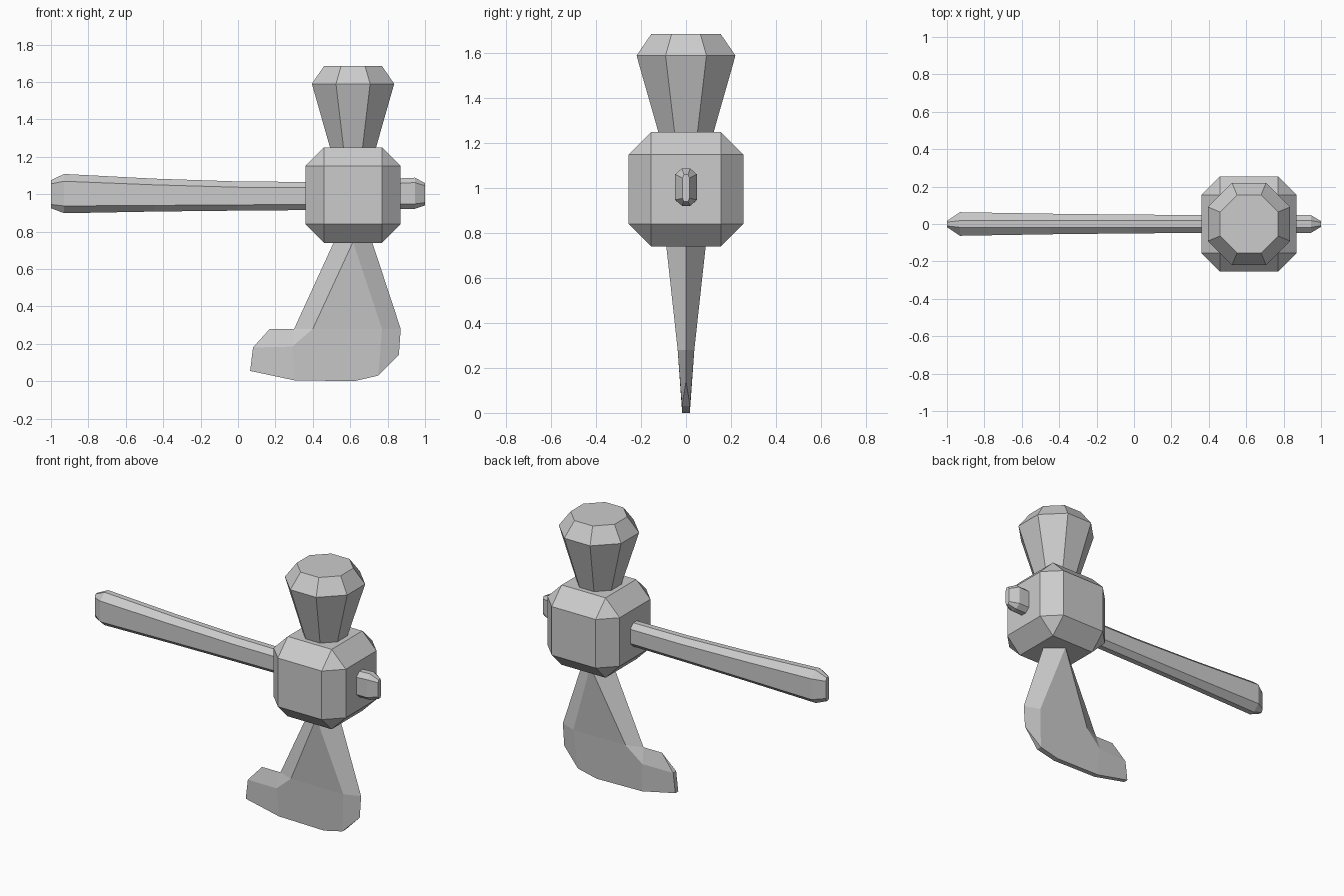
import bpy, bmesh, math

if "Cube" in bpy.data.objects:
    bpy.data.objects.remove(bpy.data.objects["Cube"])


def finish(name, bm):
    bmesh.ops.remove_doubles(bm, verts=bm.verts[:], dist=0.0005)
    bmesh.ops.recalc_face_normals(bm, faces=bm.faces[:])
    mesh = bpy.data.meshes.new(name)
    bm.to_mesh(mesh)
    bm.free()
    obj = bpy.data.objects.new(name, mesh)
    bpy.context.collection.objects.link(obj)
    return obj


def octagon(a, b, ca, cb):
    """Chamfered rectangle: half sizes a, b with flat half lengths ca, cb."""
    return [(a, -cb), (a, cb), (ca, b), (-ca, b),
            (-a, cb), (-a, -cb), (-ca, -b), (ca, -b)]


def loft(name, rings):
    bm = bmesh.new()
    loops = [[bm.verts.new(p) for p in ring] for ring in rings]
    for lo, hi in zip(loops, loops[1:]):
        for i in range(len(lo)):
            j = (i + 1) % len(lo)
            bm.faces.new((lo[i], lo[j], hi[j], hi[i]))
    bm.faces.new(loops[0])
    bm.faces.new(loops[-1])
    return finish(name, bm)


CX = 0.615  # axis of the tool head

# Chamfered central block
bm = bmesh.new()
bmesh.ops.create_cube(bm, size=0.51)
bmesh.ops.bevel(bm, geom=bm.edges[:], offset=0.1, segments=1, affect='EDGES')
block = finish("head_block", bm)
block.location = (CX, 0, 0.995)

# Flared octagonal hammer face on top
t = math.tan(math.pi / 8)
loft("hammer_head", [
    [(CX + u, v, z) for u, v in octagon(r, r, r * t, r * t)]
    for z, r in ((1.2, 0.109), (1.59, 0.22), (1.685, 0.155))])

# Handle: x, half width, half height, flat half height, centre height
sections = [
    (-1.0, 0.017, 0.075, 0.055, 1.0),
    (-0.93, 0.063, 0.105, 0.066, 1.003),
    (-0.45, 0.055, 0.088, 0.055, 0.995),
    (0.0, 0.05, 0.078, 0.047, 0.99),
    (0.4, 0.048, 0.075, 0.045, 0.99),
    (0.945, 0.048, 0.083, 0.057, 1.005),
    (1.0, 0.015, 0.06, 0.045, 1.0)]
loft("handle", [
    [(x, u, zc + v) for u, v in octagon(a, b, min(0.018, a * 0.6), cb)]
    for x, a, b, cb, zc in sections])

# Axe blade: x, half thickness, z of one side
P = dict(
    ridge=(CX, 0.088, 0.745), neck_l=(0.513, 0, 0.745), neck_r=(0.717, 0, 0.745),
    beard=(0.30, 0, 0.28), beard_in=(0.40, 0.037, 0.28), step_in=(0.29, 0.026, 0.185),
    toe_up=(0.17, 0, 0.28), toe_top=(0.08, 0.015, 0.18), toe_low=(0.065, 0.015, 0.055),
    edge_a=(0.30, 0.016, 0.005), edge_b=(0.62, 0.017, 0.0), edge_c=(0.75, 0.018, 0.03),
    heel=(0.86, 0, 0.14), back=(0.87, 0, 0.28), back_in=(0.77, 0.037, 0.28))
panels = [
    "ridge neck_l neck_r", "ridge neck_l beard beard_in", "ridge beard_in back_in",
    "ridge back_in back neck_r", "beard_in beard step_in",
    "step_in beard toe_up toe_top", "step_in toe_top toe_low edge_a",
    "beard_in step_in edge_a edge_b edge_c back_in", "back_in edge_c heel back"]
rim = "toe_up toe_top toe_low edge_a edge_b edge_c heel".split()
bm = bmesh.new()
for side in (1, -1):
    def point(n, k=1):
        x, y, z = P[n]
        return bm.verts.new((x, side * y * k, z))
    for panel in panels:
        bm.faces.new([point(n) for n in panel.split()])
    for p, q in zip(rim, rim[1:]):
        bm.faces.new((point(p), point(q), point(q, 0), point(p, 0)))
finish("axe_blade", bm)
